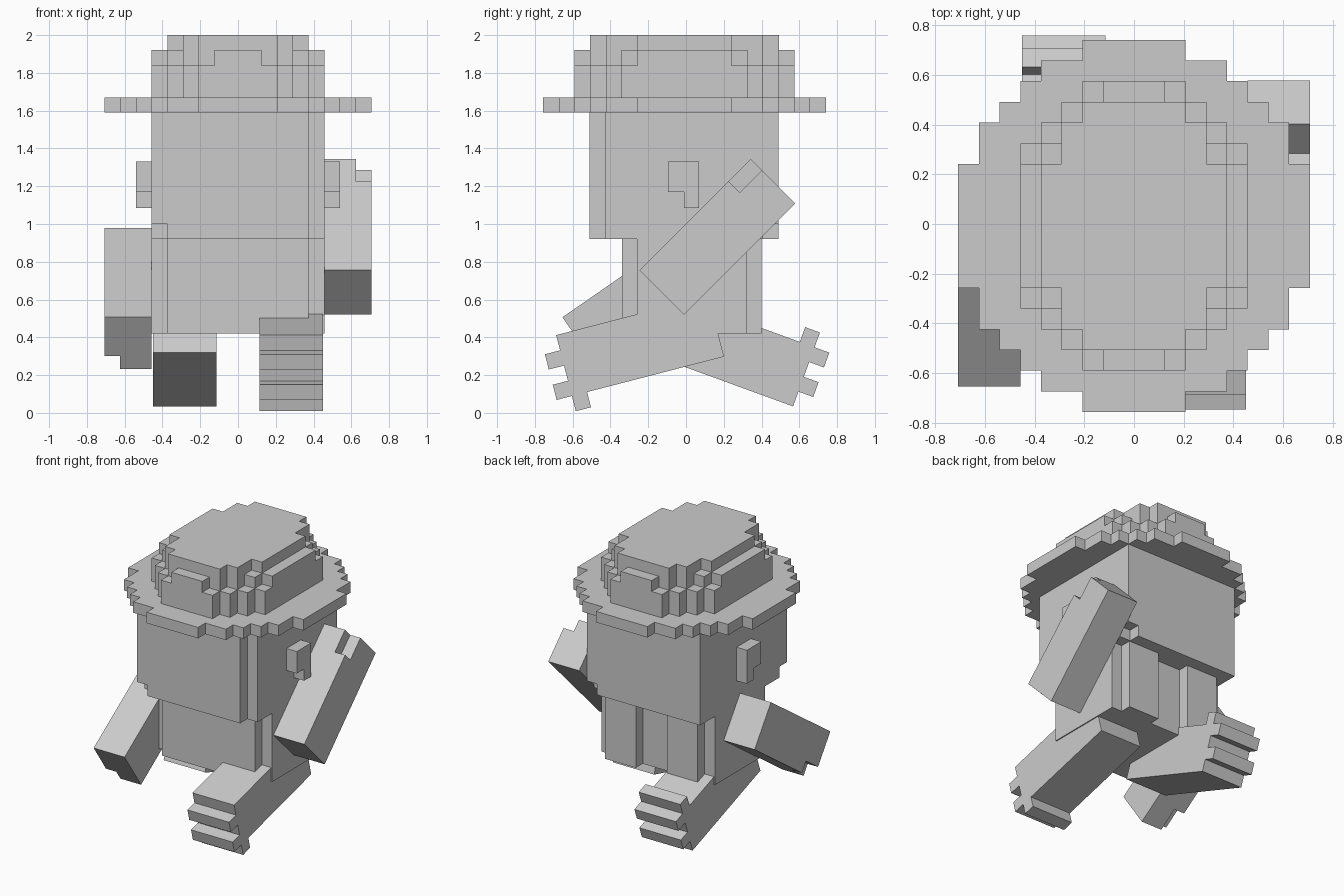
import bpy, bmesh
from math import radians
from mathutils import Matrix, Vector

U = 0.0832          # size of one block
CY = -0.008         # centre line of head and hat

cube = bpy.data.objects.get("Cube")
if cube:
    bpy.data.objects.remove(cube, do_unlink=True)

grey = bpy.data.materials.new("light_grey")
grey.use_nodes = True
grey.diffuse_color = (0.6, 0.6, 0.6, 1)
grey.node_tree.nodes["Principled BSDF"].inputs["Base Color"].default_value = (0.6, 0.6, 0.6, 1)


def prism(name, outline, low, high, axis="z", matrix=None):
    """Extrude an outline in xy along z, or an outline in yz along x."""
    def point(p, h):
        return Vector((p[0], p[1], h)) if axis == "z" else Vector((h, p[0], p[1]))
    bm = bmesh.new()
    face = bm.faces.new([bm.verts.new(point(p, low)) for p in outline])
    new = bmesh.ops.extrude_face_region(bm, geom=[face])["geom"]
    shift = point((0, 0), high - low)
    bmesh.ops.translate(bm, vec=shift, verts=[v for v in new if isinstance(v, bmesh.types.BMVert)])
    if matrix:
        bm.transform(matrix)
    bmesh.ops.recalc_face_normals(bm, faces=bm.faces)
    mesh = bpy.data.meshes.new(name)
    bm.to_mesh(mesh)
    bm.free()
    mesh.materials.append(grey)
    obj = bpy.data.objects.new(name, mesh)
    bpy.context.collection.objects.link(obj)
    return obj


def rect(a0, a1, b0, b1):
    return [(a0, b0), (a1, b0), (a1, b1), (a0, b1)]


def cut(obj, cutter):
    """Take a block out of a part and drop the cutter."""
    mod = obj.modifiers.new("notch", "BOOLEAN")
    mod.operation = "DIFFERENCE"
    mod.solver = "EXACT"
    mod.object = cutter
    cutter.hide_render = True
    bpy.context.view_layer.objects.active = obj
    bpy.ops.object.modifier_apply(modifier=mod.name)
    bpy.data.objects.remove(cutter, do_unlink=True)


def stepped(steps):
    """Stepped oval from (half width, half depth) pairs, widest first."""
    quarter = []
    last = 0
    for i, (hx, hy) in enumerate(steps):
        if i:
            quarter.append((hx, last))
        quarter.append((hx, hy))
        last = hy
    left = [(-x, y) for x, y in reversed(quarter)]
    half = quarter + left
    full = half + [(-x, -y) for x, y in half]
    return [(x * U, y * U + CY) for x, y in full]


# Hat: brim and three crown layers, in blocks
prism("hat_brim", stepped([(8.5, 3), (7.5, 5), (6.5, 6), (5.5, 7), (4.5, 8), (2.5, 9)]), 1.59, 1.67)
prism("hat_crown_lower", stepped([(5.5, 4), (4.5, 5), (3.5, 6), (2.5, 7)]), 1.67, 1.84)
prism("hat_crown_middle", stepped([(5.5, 3), (4.5, 4), (3.5, 5), (2.5, 6), (1.5, 7)]), 1.84, 1.92)
prism("hat_crown_top", stepped([(4.5, 3), (3.5, 5), (2.5, 6)]), 1.92, 2.0)

# Head with one recessed front edge and two missing lower corners
W = 5.5 * U
head = prism("head", rect(-W, W, -0.51, 0.49), 0.92, 1.59)
cut(head, prism("edge_cutter", rect(W - U, W + U, -0.6, -0.51 + U), 0.8, 1.7))
cut(head, prism("front_corner_cutter", rect(-W - U, -W + U, -0.6, -0.51 + U), 0.8, 1.0))
cut(head, prism("back_corner_cutter", rect(W - U, W + U, 0.49 - U, 0.6), 0.8, 1.0))

# Ears
ear = [(-0.095, 1.33), (-0.095, 1.17), (-0.01, 1.17), (-0.01, 1.085), (0.07, 1.085), (0.07, 1.33)]
for name, side in (("left_ear", 1), ("right_ear", -1)):
    prism(name, ear, side * W, side * (W + U), "x")

# Body with stepped corners and a groove down the back
N = W - U
G = 1.5 * U
right_half = [(N, -0.34), (N, -0.26), (W, -0.26), (W, 0.32), (N, 0.32), (N, 0.4), (G, 0.4), (G, 0.32)]
prism("body", right_half + [(-x, y) for x, y in reversed(right_half)], 0.42, 0.92)


def placed(y, z, angle):
    """Blocks to model space: turn about x, then move to the limb root."""
    turn = Matrix.Rotation(radians(angle), 4, "X")
    size = Matrix.Diagonal((1, U, U, 1))
    return Matrix.Translation((0, y, z)) @ turn @ size


# Arms: long blocks with a notch at the outer side of the hand
for name, side, root in (("left_arm", 1, placed(-0.01, 0.52, 45)),
                         ("right_arm", -1, placed(0.03, 0.98, 214.7))):
    arm = prism(name, rect(0, 10, 0, 4), side * W, side * (W + 3 * U), "x", root)
    cut(arm, prism("hand_cutter", rect(8, 11, 3, 5), side * (W + 2 * U), side * (W + 4 * U), "x", root))

# Legs: long blocks with ridged soles
leg = [(0, 0), (10, 0), (10, 1), (11, 1), (11, 2), (10, 2), (10, 3), (11, 3),
       (11, 4), (10, 4), (10, 5), (9, 5), (9, 4), (0, 4)]
front_root = placed(0.118, 0.62, 194.5)
left_leg = prism("left_leg", leg, 0.115, 0.45, "x", front_root)
cut(left_leg, prism("toe_cutter", rect(6, 10.5, -1, 1), 0, 0.2, "x", front_root))
prism("right_leg", leg, -0.45, -0.115, "x", placed(-0.215, 0.319, -20))
